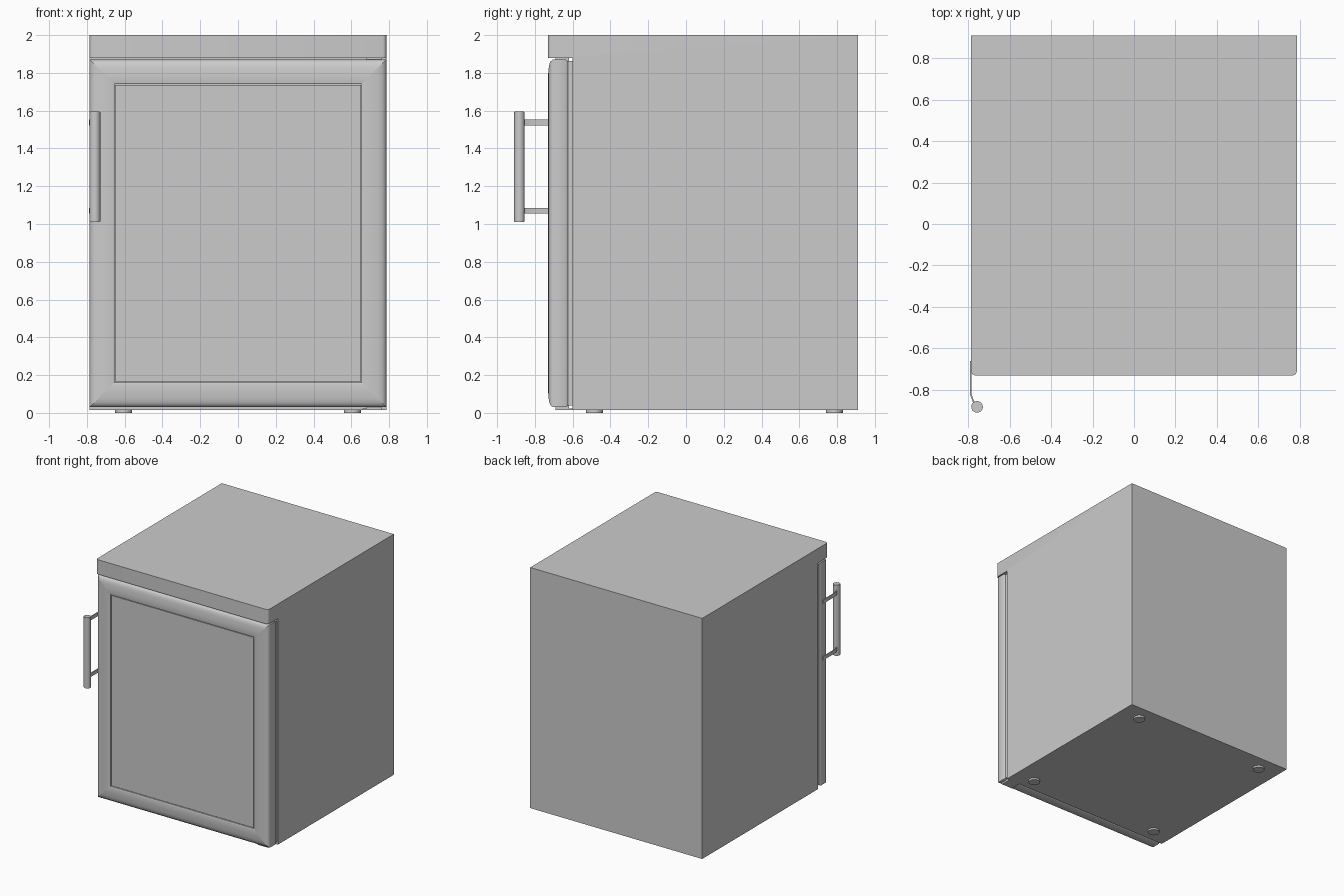
import bpy, bmesh, math
from mathutils import Vector

cube = bpy.data.objects.get("Cube")
if cube:
    bpy.data.objects.remove(cube, do_unlink=True)

grey = bpy.data.materials.new("light_grey")
grey.use_nodes = True
grey.diffuse_color = (0.6, 0.6, 0.6, 1)
grey.node_tree.nodes["Principled BSDF"].inputs["Base Color"].default_value = (0.6, 0.6, 0.6, 1)


def finish(name, bm, angle=30):
    bmesh.ops.recalc_face_normals(bm, faces=bm.faces)
    mesh = bpy.data.meshes.new(name)
    bm.to_mesh(mesh)
    bm.free()
    mesh.materials.append(grey)
    obj = bpy.data.objects.new(name, mesh)
    bpy.context.collection.objects.link(obj)
    bpy.ops.object.select_all(action='DESELECT')
    obj.select_set(True)
    bpy.context.view_layer.objects.active = obj
    bpy.ops.object.shade_smooth_by_angle(angle=math.radians(angle))
    return obj


def box(name, low, high):
    bm = bmesh.new()
    bmesh.ops.create_cube(bm, size=1)
    low, high = Vector(low), Vector(high)
    for v in bm.verts:
        v.co = (low + high) / 2 + v.co * (high - low)
    return finish(name, bm)


def cylinder(name, x, y, z0, z1, radius, bevel=0):
    bm = bmesh.new()
    bmesh.ops.create_cone(bm, cap_ends=True, segments=32, radius1=radius,
                          radius2=radius, depth=z1 - z0)
    bmesh.ops.translate(bm, verts=bm.verts, vec=(x, y, (z0 + z1) / 2))
    if bevel:
        rims = [e for e in bm.edges if abs(e.verts[0].co.z - e.verts[1].co.z) < 1e-5]
        bmesh.ops.bevel(bm, geom=rims, offset=bevel, segments=2, affect='EDGES')
    return finish(name, bm)


def extrude(points, vector):
    bm = bmesh.new()
    face = bm.faces.new([bm.verts.new(p) for p in points])
    new = bmesh.ops.extrude_face_region(bm, geom=[face])["geom"]
    bmesh.ops.translate(bm, vec=vector,
                        verts=[g for g in new if isinstance(g, bmesh.types.BMVert)])
    return bm


W, FRONT, BACK, SHELF = 0.785, -0.73, 0.91, -0.6

# Cabinet with the overhanging top, one L-shaped side profile
side = [(SHELF, 0.015), (BACK, 0.015), (BACK, 2), (FRONT, 2), (FRONT, 1.88), (SHELF, 1.88)]
bm = extrude([(-W, y, z) for y, z in side], (2 * W, 0, 0))
corners = [e for e in bm.edges if all(abs(v.co.y - FRONT) < 1e-4 for v in e.verts)
           and abs(e.verts[0].co.x - e.verts[1].co.x) < 1e-4]
bmesh.ops.bevel(bm, geom=corners, offset=0.02, segments=5, profile=0.5, affect='EDGES')
finish("cabinet", bm)

# Door frame: four mitred bars with a rounded section (inset, depth)
section = [(0.012, -0.625), (0, -0.635), (0, -0.705), (0.008, -0.716), (0.022, -0.723),
           (0.045, -0.727), (0.08, -0.73), (0.122, -0.73), (0.13, -0.726), (0.13, -0.71)]
MID, HALF = 0.95, 0.92
signs = [(-1, -1), (1, -1), (1, 1), (-1, 1)]
bm = bmesh.new()
for i in range(4):
    ends = [[bm.verts.new((sx * (W - d), y, MID + sz * (HALF - d))) for d, y in section]
            for sx, sz in (signs[i], signs[(i + 1) % 4])]
    for k in range(len(section) - 1):
        bm.faces.new((ends[0][k], ends[1][k], ends[1][k + 1], ends[0][k + 1]))
frame = finish("door_frame", bm, 60)

# Door core, front panel with a narrow groove around it, and seal
box("door_core", (-0.773, -0.712, 0.042), (0.773, -0.625, 1.858))
box("door_panel", (-0.65, -0.724, 0.165), (0.65, -0.70, 1.735))
box("door_seal", (-0.777, -0.625, 0.038), (0.777, SHELF, 1.862))

# Hinges above and below the door
for name, z0, z1 in (("upper_hinge", 1.85, 1.882), ("lower_hinge", 0.016, 0.05)):
    box(name, (0.68, -0.69, z0), (0.76, -0.62, z1))
box("lower_hinge_bracket", (0.66, -0.69, 0.016), (0.76, -0.59, 0.024))

# Handle: vertical bar on two bent straps
cylinder("handle_bar", -0.757, -0.882, 1.01, 1.595, 0.028, 0.003)
strap = [(-0.79, -0.66), (-0.79, -0.825), (-0.775, -0.865), (-0.757, -0.875),
         (-0.757, -0.868), (-0.77, -0.858), (-0.783, -0.822), (-0.783, -0.66)]
for name, z in (("lower_handle_strap", 1.055), ("upper_handle_strap", 1.522)):
    finish(name, extrude([(x, y, z) for x, y in strap], (0, 0, 0.031)))

# Feet
for sx, side_name in ((-1, "right"), (1, "left")):
    for y, end in ((-0.485, "front"), (0.785, "back")):
        cylinder(f"{end}_{side_name}_foot", sx * 0.605, y, 0, 0.02, 0.045)
